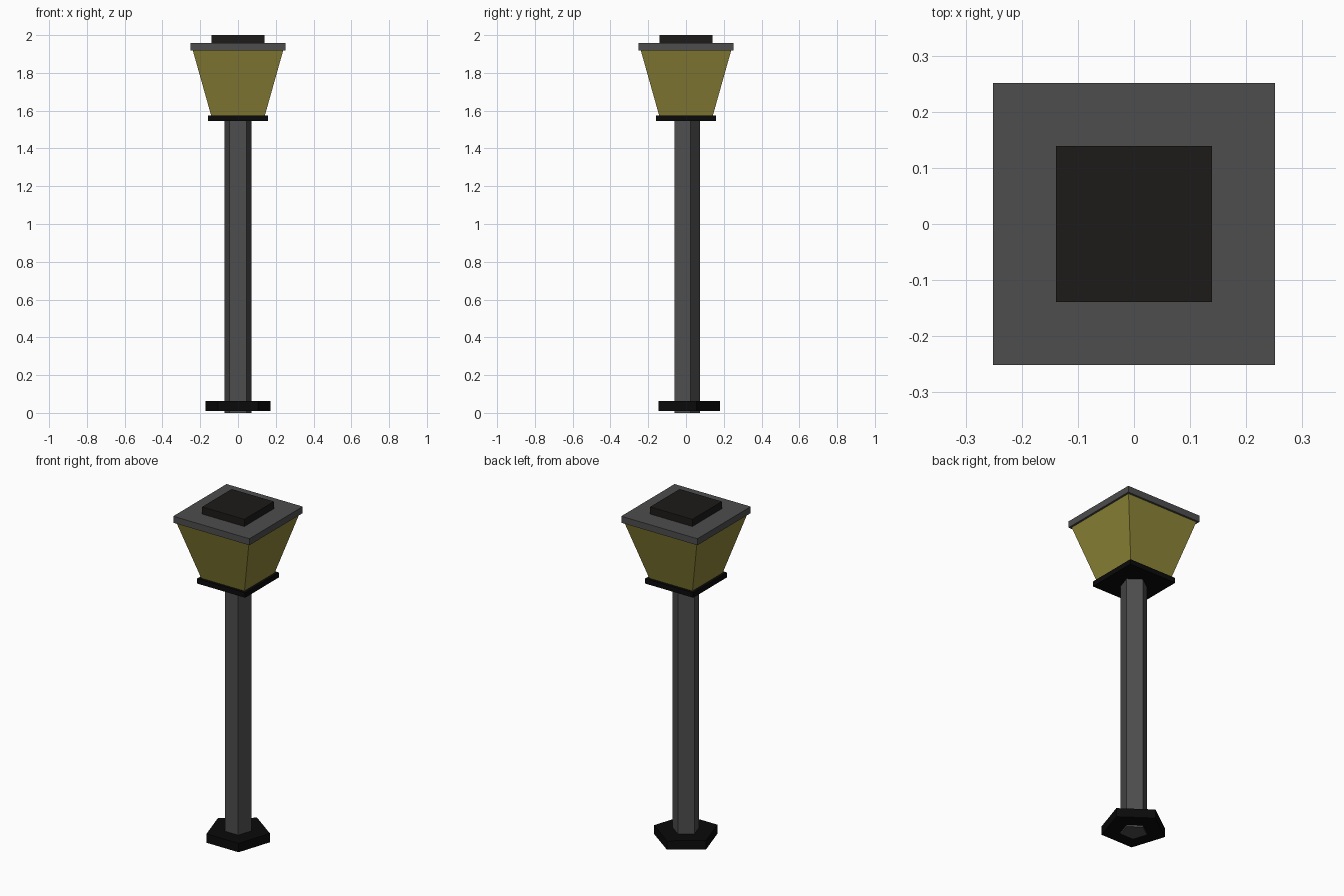
import bpy, math

if "Cube" in bpy.data.objects:
    bpy.data.objects.remove(bpy.data.objects["Cube"])


def material(name, rgb):
    m = bpy.data.materials.new(name)
    m.diffuse_color = (*rgb, 1)
    m.use_nodes = True
    m.node_tree.nodes["Principled BSDF"].inputs["Base Color"].default_value = m.diffuse_color
    return m


IRON = material("dark_grey", (0.075, 0.075, 0.077))
BLACK = material("black", (0.012, 0.011, 0.010))
TRIM = material("near_black", (0.003, 0.003, 0.003))
GLASS = material("yellow_glass", (0.27, 0.235, 0.04))


def prism(name, sides, r_low, r_high, z_low, z_high, mat, start):
    """Closed flat-sided prism or frustum; start is the angle of its first corner."""
    verts = []
    for r, z in ((r_low, z_low), (r_high, z_high)):
        for i in range(sides):
            a = start + math.tau * i / sides
            verts.append((r * math.cos(a), r * math.sin(a), z))
    faces = [tuple(reversed(range(sides))), tuple(range(sides, 2 * sides))]
    for i in range(sides):
        j = (i + 1) % sides
        faces.append((i, j, j + sides, i + sides))
    mesh = bpy.data.meshes.new(name)
    mesh.from_pydata(verts, [], faces)
    mesh.materials.append(mat)
    obj = bpy.data.objects.new(name, mesh)
    bpy.context.collection.objects.link(obj)
    return obj


def square(name, half_low, half_high, z_low, z_high, mat):
    k = math.sqrt(2)
    return prism(name, 4, half_low * k, half_high * k, z_low, z_high, mat, math.pi / 4)


# five-sided post with its foot collar
prism("post", 5, 0.075, 0.075, 0.0, 1.55, IRON, math.pi / 2)
prism("foot", 5, 0.18, 0.18, 0.01, 0.063, TRIM, math.pi / 2)

# square lantern head
square("lantern_base", 0.158, 0.158, 1.545, 1.575, TRIM)
square("lantern_glass", 0.141, 0.241, 1.57, 1.925, GLASS)
square("roof", 0.251, 0.251, 1.918, 1.957, IRON)
square("roof_cap", 0.139, 0.139, 1.953, 2.0, BLACK)
